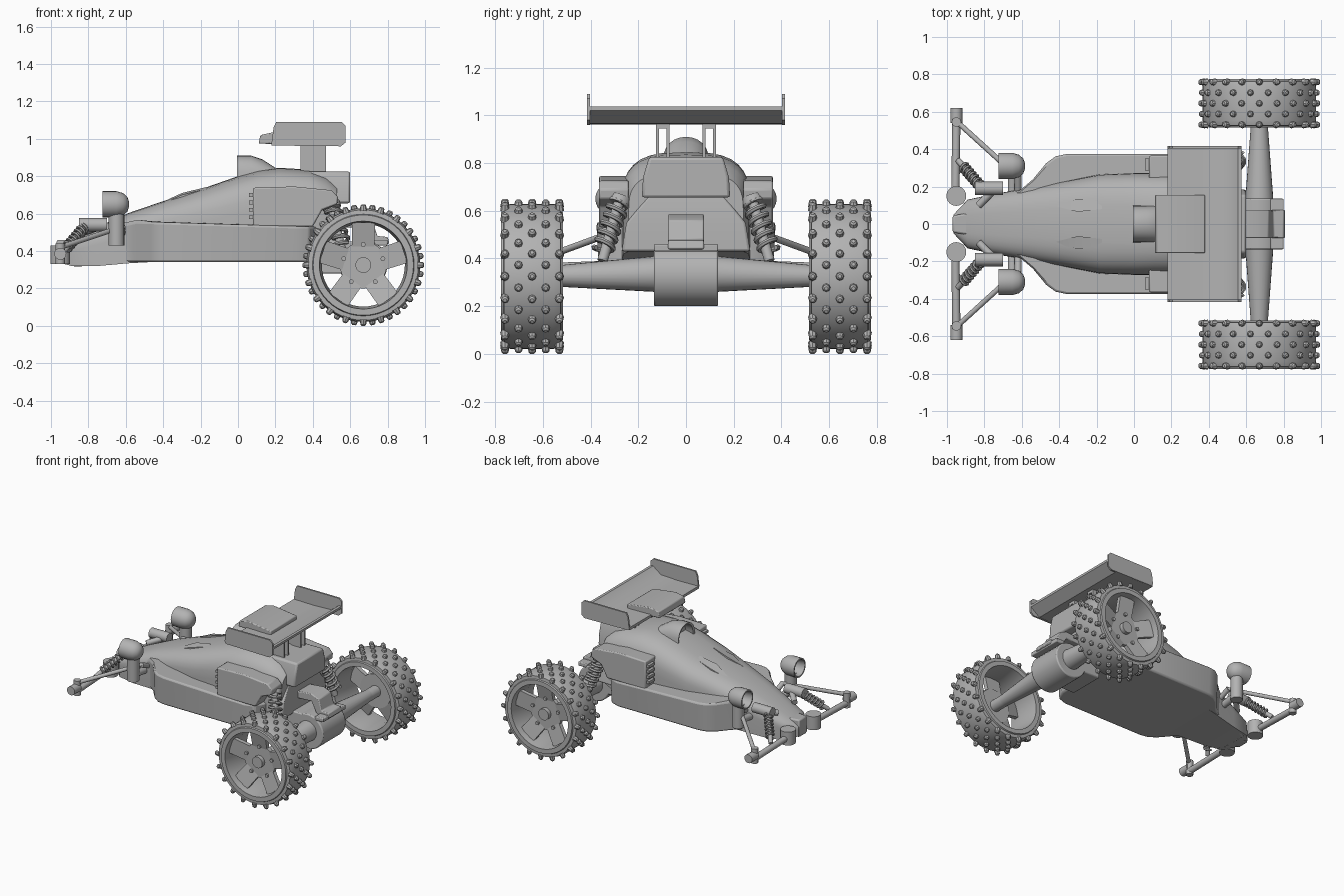
import bpy, bmesh
from math import sin, cos, pi, radians
from mathutils import Vector, Matrix

if "Cube" in bpy.data.objects:
    bpy.data.objects.remove(bpy.data.objects["Cube"], do_unlink=True)

grey = bpy.data.materials.new("plain_grey")
grey.use_nodes = True
grey.diffuse_color = (0.45, 0.45, 0.45, 1)
grey.node_tree.nodes["Principled BSDF"].inputs["Base Color"].default_value = (0.45, 0.45, 0.45, 1)


def finish(bm, name, mirror=False, bevel=0.0):
    bmesh.ops.recalc_face_normals(bm, faces=bm.faces)
    me = bpy.data.meshes.new(name)
    bm.to_mesh(me)
    bm.free()
    me.materials.append(grey)
    ob = bpy.data.objects.new(name, me)
    bpy.context.collection.objects.link(ob)
    bpy.ops.object.select_all(action='DESELECT')
    ob.select_set(True)
    bpy.context.view_layer.objects.active = ob
    bpy.ops.object.shade_smooth_by_angle(angle=radians(35))
    if bevel:
        mod = ob.modifiers.new("soft_edges", 'BEVEL')
        mod.width, mod.segments, mod.limit_method = bevel, 2, 'ANGLE'
    if mirror:
        mod = ob.modifiers.new("other_side", 'MIRROR')
        mod.use_axis = (False, True, False)
    return ob


def loft(bm, rings, caps=True, loop=False):
    vs = [[bm.verts.new(p) for p in r] for r in rings]
    n = len(vs[0])
    for a, b in zip(vs, vs[1:] + vs[:1] if loop else vs[1:]):
        for i in range(n):
            j = (i + 1) % n
            bm.faces.new((a[i], a[j], b[j], b[i]))
    if caps and not loop:
        bm.faces.new(vs[0])
        bm.faces.new(vs[-1])


def prism(bm, pts, axis, lo, hi):
    """Extrude a flat outline along y or z."""
    place = (lambda p, h: (p[0], h, p[1])) if axis == 'y' else (lambda p, h: (p[0], p[1], h))
    loft(bm, [[place(p, h) for p in pts] for h in (lo, hi)])


def rod(bm, a, b, r1, r2=None, seg=16):
    a, b = Vector(a), Vector(b)
    d = b - a
    m = Matrix.Translation((a + b) / 2) @ d.to_track_quat('Z', 'Y').to_matrix().to_4x4()
    bmesh.ops.create_cone(bm, cap_ends=True, segments=seg, radius1=r1,
                          radius2=r1 if r2 is None else r2, depth=d.length, matrix=m)


def box(bm, x, y, z):
    prism(bm, [(x[0], z[0]), (x[1], z[0]), (x[1], z[1]), (x[0], z[1])], 'y', *y)


def lathe_y(bm, profile, cx, cz, seg=48):
    """Spin a closed (radius, y) profile about an axis along y."""
    rings = []
    for k in range(seg):
        t = 2 * pi * k / seg
        rings.append([(cx + r * cos(t), y, cz + r * sin(t)) for r, y in profile])
    loft(bm, rings, loop=True)


def coil(bm, a, b, radius, wire, turns, steps=12):
    """Helical spring around the line a-b."""
    a, b = Vector(a), Vector(b)
    axis = (b - a).normalized()
    u = axis.orthogonal().normalized()
    v = axis.cross(u)
    rings = []
    for k in range(turns * steps + 1):
        t = 2 * pi * k / steps
        out = u * cos(t) + v * sin(t)
        c = a.lerp(b, k / (turns * steps)) + out * radius
        rings.append([c + (out * cos(s) + axis * sin(s)) * wire
                      for s in [2 * pi * j / 6 for j in range(6)]])
    loft(bm, rings)


# Body shell: rounded arches lofted from nose to tail (x, half width, base z, top z)
stations = [(-.965, .05, .34, .42), (-.89, .13, .32, .465), (-.75, .16, .32, .53),
            (-.58, .19, .335, .605), (-.39, .225, .345, .67), (-.18, .265, .345, .737),
            (0, .272, .345, .80), (.11, .272, .345, .83), (.22, .272, .345, .845),
            (.38, .272, .38, .835), (.47, .262, .42, .805), (.53, .24, .43, .76)]
rings = []
for x, w, zb, zt in stations:
    mid = zb + (zt - zb) * .55
    arch = []
    for k in range(17):
        t = pi * k / 16
        c, s = cos(t), sin(t)
        arch.append((x, w * abs(c) ** .62 * (1 if c > 0 else -1), mid + (zt - mid) * s ** .75))
    rings.append([(x, w, zb)] + arch + [(x, -w, zb)])
bm = bmesh.new()
loft(bm, rings)
finish(bm, "body_shell")

# Lower tub with flared sides
half = [(-.88, .12), (-.61, .18), (-.54, .24), (-.47, .325), (-.42, .362), (-.36, .375),
        (.31, .375), (.38, .35), (.42, .27)]
outline = half + [(x, -y) for x, y in reversed(half)]
bm = bmesh.new()
top = lambda x: min(.557 - .03 * (x + .5), .34 + (x + .88) * .75)
base = lambda x: .315 if x < -.8 else .34
loft(bm, [[(x, y * .97, base(x)) for x, y in outline], [(x, y, top(x)) for x, y in outline]])
finish(bm, "lower_tub", bevel=.012)

# Side pods with front vent slats
bm = bmesh.new()
prism(bm, [(.08, .53), (.08, .738), (.3, .745), (.5, .725), (.535, .69), (.53, .65), (.45, .62), (.4, .53)],
      'y', .24, .365)
finish(bm, "side_pods", True, .008)
bm = bmesh.new()
for k in range(4):
    box(bm, (.06, .09), (.285, .35), (.57 + k * .04, .59 + k * .04))
finish(bm, "pod_vent_slats", True)

# Cockpit side scoops and roof intake
bm = bmesh.new()
loft(bm, [[(x, .10 - w, z), (x, .10 + w, z - .01), (x, .10 + w, z - .09), (x, .10 - w, z - .09)]
          for x, w, z in ((-.42, .005, .655), (-.3, .035, .71), (-.17, .02, .742))])
finish(bm, "cockpit_ridges", True)


def hood(x, w, h, z=.76):
    return [(x, w * cos(pi * k / 12), z + h * sin(pi * k / 12) ** .6) for k in range(13)]


bm = bmesh.new()
loft(bm, [hood(.06, .085, .128), hood(0, .085, .137), hood(-.005, .1, .15), hood(.07, .1, .15),
          hood(.13, .1, .13), hood(.2, .09, .085)])
finish(bm, "roof_intake")

# Engine cover and tail block
bm = bmesh.new()
loft(bm, [[(.36, -w, z), (x, -w, z), (x, w, z), (.36, w, z)]
          for w, x, z in ((.185, .6, .655), (.18, .6, .74), (.155, .6, .825))])
finish(bm, "engine_cover", bevel=.012)
bm = bmesh.new()
loft(bm, [[(.36, -w, z), (x, -w, z), (x, w, z), (.36, w, z)]
          for w, x, z in ((.27, .55, .43), (.25, .55, .55), (.15, .53, .67))])
finish(bm, "tail_block", bevel=.01)

# Rear wing: blade, raised centre panel, end plates, struts
bm = bmesh.new()
blade = [(.18, .965), (.35, .962), (.5, .965), (.575, 1.02), (.575, 1.037), (.555, 1.037),
         (.49, .988), (.35, .982), (.18, .985)]
prism(bm, blade, 'y', -.41, .41)
finish(bm, "wing_blade")
bm = bmesh.new()
prism(bm, [(.11, .975), (.185, .972), (.38, .975), (.38, 1.01), (.19, 1.035), (.12, 1.02)], 'y', -.155, .155)
finish(bm, "wing_centre_panel", bevel=.006)
bm = bmesh.new()
prism(bm, [(.18, .98), (.2, .965), (.55, .96), (.575, .98), (.575, 1.07), (.555, 1.09), (.205, 1.09), (.19, 1.06)],
      'y', .403, .416)
finish(bm, "wing_end_plates", True)
bm = bmesh.new()
for y in (.07, .113):
    box(bm, (.335, .47), (y, y + .012), (.8, .965))
box(bm, (.335, .47), (.07, .125), (.945, .965))
finish(bm, "wing_struts", True)

# Gearbox, axle cones and curled rear bumper
WX, WZ = .67, .325
bm = bmesh.new()
rod(bm, (WX, -.135, .33), (WX, .135, .33), .13, seg=32)
box(bm, (.42, .66), (-.135, .135), (.28, .45))
finish(bm, "gearbox", bevel=.008)
bm = bmesh.new()
rod(bm, (WX, .13, .335), (WX, .6, WZ), .075, .04, 24)
finish(bm, "axle_cones", True)
bm = bmesh.new()
prism(bm, [(.5, .57), (.66, .585), (.72, .56), (.745, .48), (.8, .475), (.81, .44), (.74, .43), (.7, .45),
           (.66, .53), (.5, .52)], 'y', -.075, .075)
box(bm, (.73, .8), (-.135, .135), (.43, .46))
finish(bm, "rear_bumper", bevel=.006)

# Rear wheels: tyre with deep rim, studs, spokes
Y0, Y1, YM = .515, .775, .645
bm = bmesh.new()
lathe_y(bm, [(.235, Y1), (.268, Y1), (.272, Y1 - .01), (.295, Y1 - .012), (.304, Y1 - .04), (.304, Y0 + .04),
             (.295, Y0 + .012), (.272, Y0 + .01), (.268, Y0), (.235, Y0), (.222, YM)], WX, WZ)
finish(bm, "rear_tyres", True)
bm = bmesh.new()
for col in range(5):
    y = YM + (col - 2) * .057
    for k in range(20):
        t = 2 * pi * (k + .5 * (col % 2)) / 20
        d = Vector((cos(t), 0, sin(t)))
        c = Vector((WX, y, WZ))
        rod(bm, c + d * .29, c + d * .318, .02, .015, 8)
        rod(bm, c + d * .318, c + d * .325, .015, .008, 8)
finish(bm, "tyre_studs", True)
bm = bmesh.new()
YD = Y1 - .075
rod(bm, (WX, YD - .03, WZ), (WX, YD, WZ), .125, seg=40)
rod(bm, (WX, .56, WZ), (WX, YD + .03, WZ), .042, seg=24)
for k in range(5):
    t = pi / 2 + 2 * pi * k / 5
    d, s = Vector((cos(t), 0, sin(t))), Vector((-sin(t), 0, cos(t)))
    c = Vector((WX, YD, WZ))
    up, dn = Vector((0, .03, 0)), Vector((0, -.03, 0))
    rings = []
    for r, w, lift in ((.1, .06, 0), (.228, .062, 1)):
        e = c + d * r + up * lift
        rings.append([e - s * w, e + s * w, e + s * w + dn, e - s * w + dn])
    loft(bm, rings)
    b = c + d * .11
    rod(bm, b, b + Vector((0, .015, 0)), .013, seg=8)
finish(bm, "wheel_spokes", True)

# Rear shock absorbers
bm = bmesh.new()
lo, hi = Vector((.56, .35, .43)), Vector((.5, .28, .64))
rod(bm, lo - Vector((0, 0, .04)), hi, .022)
rod(bm, hi.lerp(lo, .05), hi.lerp(lo, -.08), .05)
coil(bm, lo, hi, .04, .011, 6)
finish(bm, "rear_shocks", True)

# Front suspension arms, knobs and stub axles
bm = bmesh.new()
rod(bm, (-.95, .15, .33), (-.95, .15, .43), .053, seg=24)
rod(bm, (-.95, .545, .33), (-.95, .545, .44), .025)
rod(bm, (-.95, .54, .385), (-.95, .62, .385), .032)
rod(bm, (-.955, .16, .375), (-.95, .55, .36), .022)
rod(bm, (-.95, .55, .42), (-.62, .25, .53), .014)
rod(bm, (-.62, .26, .53), (-.62, .12, .47), .018)
finish(bm, "front_arms", True)
bm = bmesh.new()
rod(bm, (-.85, .19, .54), (-.7, .19, .54), .036, seg=20)
rod(bm, (-.83, .1, .5), (-.74, .19, .53), .02)
lo, hi = Vector((-.94, .34, .39)), Vector((-.82, .2, .53))
rod(bm, lo, hi, .016)
coil(bm, lo.lerp(hi, .2), hi, .026, .008, 7)
finish(bm, "front_shocks", True)

# Nose tip
bm = bmesh.new()
prism(bm, [(-.97, -.045), (-.88, -.06), (-.86, 0), (-.88, .06), (-.97, .045)], 'z', .33, .46)
finish(bm, "nose_tip", bevel=.01)

# Headlamps: hollow domes on posts
bm = bmesh.new()
dome = [(-.645, .05), (-.69, .055), (-.725, .06), (-.725, .07), (-.65, .07), (-.615, .06), (-.592, .04), (-.583, .015)]
loft(bm, [[(x, .31 + r * cos(2 * pi * k / 24), .65 + r * sin(2 * pi * k / 24)) for k in range(24)]
          for x, r in dome])
rod(bm, (-.65, .31, .43), (-.65, .31, .6), .042, seg=20)
rod(bm, (-.65, .31, .47), (-.65, .15, .45), .025)
finish(bm, "headlamps", True)
